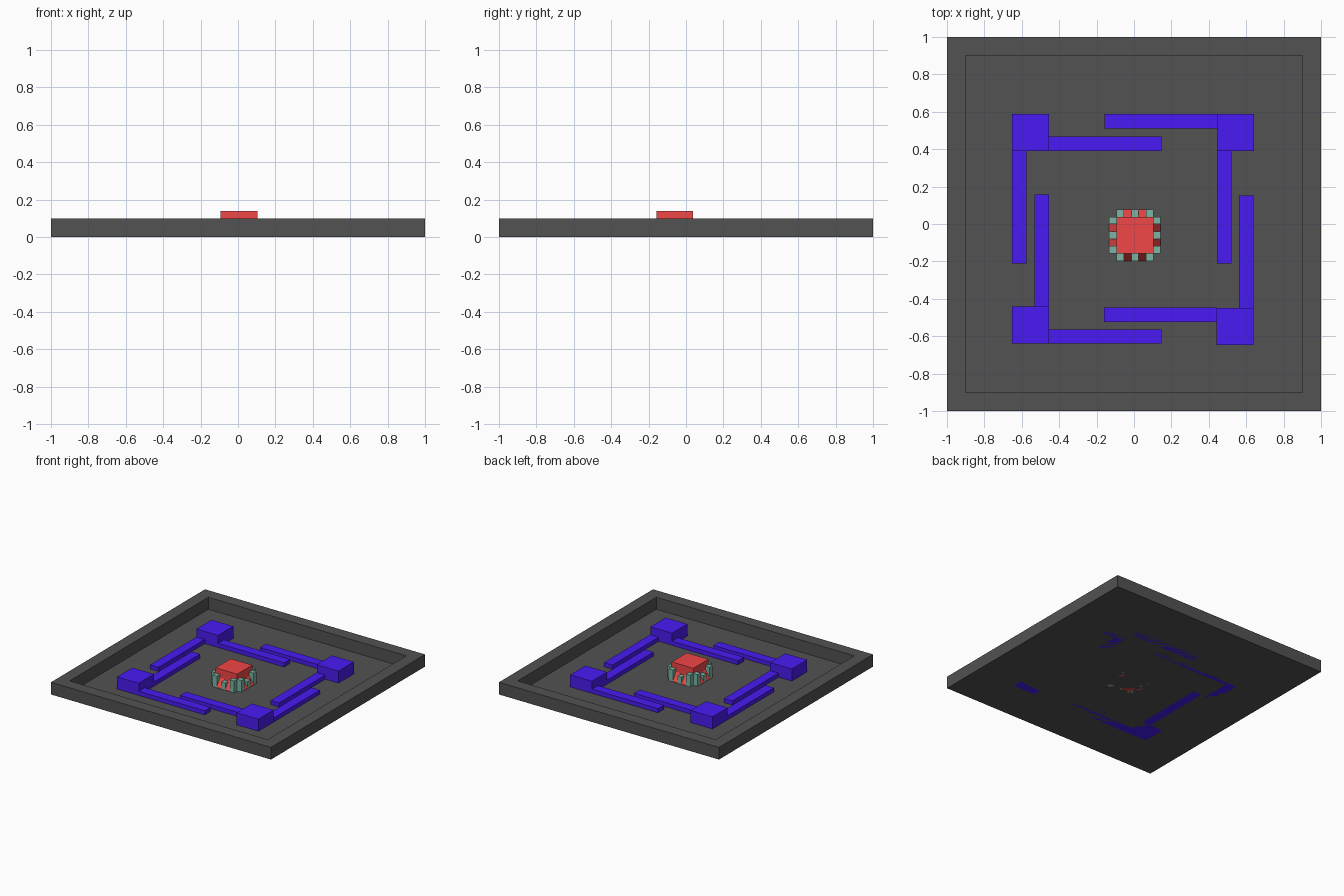
import bpy, bmesh

if "Cube" in bpy.data.objects:
    bpy.data.objects.remove(bpy.data.objects["Cube"])


def material(name, rgb):
    m = bpy.data.materials.new(name)
    m.diffuse_color = (*rgb, 1)
    m.use_nodes = True
    m.node_tree.nodes["Principled BSDF"].inputs["Base Color"].default_value = m.diffuse_color
    return m


DARK = material("dark_grey", (0.085, 0.085, 0.085))
BLUE = material("blue", (0.067, 0.011, 0.9))
RED = material("red", (0.88, 0.063, 0.063))
TEAL = material("teal", (0.2, 0.47, 0.38))


def finish(name, bm, mat):
    me = bpy.data.meshes.new(name)
    bm.to_mesh(me)
    bm.free()
    me.materials.append(mat)
    ob = bpy.data.objects.new(name, me)
    bpy.context.collection.objects.link(ob)
    return ob


def box(name, x0, x1, y0, y1, h, mat):
    """Box standing on z = 0."""
    bm = bmesh.new()
    bmesh.ops.create_cube(bm, size=1)
    for v in bm.verts:
        v.co.x = x1 if v.co.x > 0 else x0
        v.co.y = y1 if v.co.y > 0 else y0
        v.co.z = h if v.co.z > 0 else 0
    return finish(name, bm, mat)


# Tray: slab with the inset top pushed down to a very thin floor
bm = bmesh.new()
bmesh.ops.create_cube(bm, size=2)
for v in bm.verts:
    v.co.z = 0.1 if v.co.z > 0 else 0
bm.normal_update()
top = max(bm.faces, key=lambda f: f.calc_center_median().z)
bmesh.ops.inset_region(bm, faces=[top], thickness=0.1, use_even_offset=True)
for v in top.verts:
    v.co.x = 0.9 if v.co.x > 0 else -0.9
    v.co.y = 0.9 if v.co.y > 0 else -0.9
ext = bmesh.ops.extrude_discrete_faces(bm, faces=[top])
for v in ext["faces"][0].verts:
    v.co.z = 0.001
finish("tray", bm, DARK)

# Corner towers, each with one wall along x and one along y
BAR_L, BAR_W, BAR_H, SIZE = 0.6, 0.077, 0.035, 0.198
corners = [  # name, min x, min y, x direction, y direction, x wall y, y wall x
    ("back_left", -0.652, 0.39, 1, -1, 0.39, -0.652),
    ("back_right", 0.443, 0.39, -1, -1, 0.51, 0.443),
    ("front_left", -0.652, -0.64, 1, 1, -0.64, -0.532),
    ("front_right", 0.44, -0.646, -1, 1, -0.523, 0.562),
]
for name, x, y, dx, dy, wy, wx in corners:
    box(name + "_tower", x, x + SIZE, y, y + SIZE, 0.1, BLUE)
    sx = x + SIZE if dx > 0 else x - BAR_L
    sy = y + SIZE if dy > 0 else y - BAR_L
    box(name + "_wall_x", sx, sx + BAR_L, wy, wy + BAR_W, BAR_H, BLUE)
    box(name + "_wall_y", wx, wx + BAR_W, sy, sy + BAR_L, BAR_H, BLUE)

# Central keep
CX, CY, R, S = 0.005, -0.06, 0.098, 0.0395
box("keep", CX - R, CX + R, CY - R, CY + R, 0.14, RED)


def ramp(name, x0, x1, y0, y1, h):
    """Red block whose top slopes down away from the keep."""
    ob = box(name, x0, x1, y0, y1, h, RED)
    for v in ob.data.vertices:
        outside = max(abs(v.co.x - CX), abs(v.co.y - CY)) > R + S / 2
        if v.co.z > 0 and outside:
            v.co.z = 0.01


# Alternating teal posts and red ramps on the four sides of the keep
for i in range(5):
    a = -R + i * 2 * R / 5
    for side in (-1, 1):
        b0, b1 = sorted((side * R, side * (R + S)))
        along_x = (CX + a, CX + a + 2 * R / 5, CY + b0, CY + b1)
        along_y = (CX + b0, CX + b1, CY + a, CY + a + 2 * R / 5)
        for axis, area in (("x", along_x), ("y", along_y)):
            if i % 2:
                ramp(f"ramp_{axis}", *area, 0.07)
            else:
                box(f"post_{axis}", *area, 0.06 if i == 2 else 0.098, TEAL)
